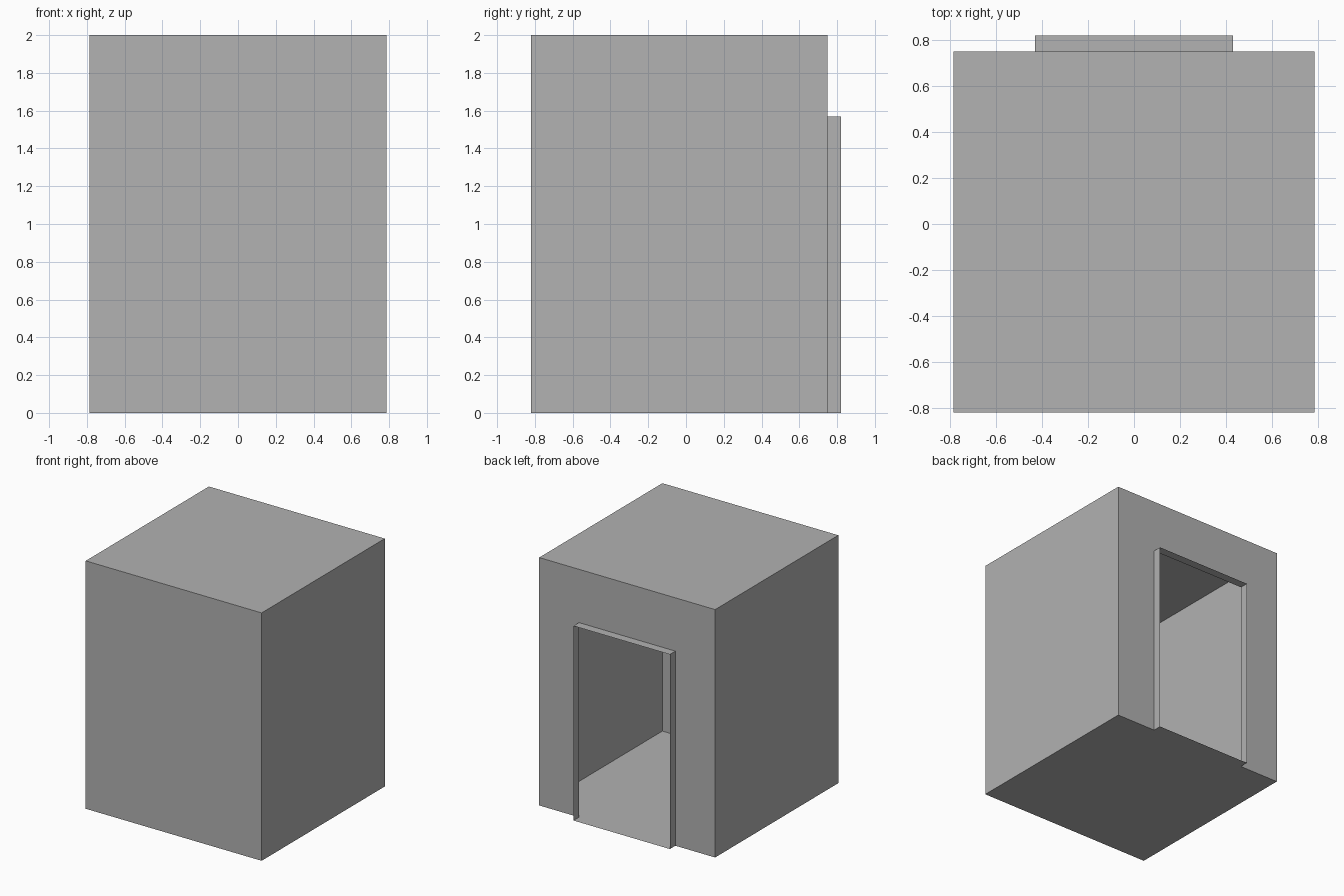
import bpy
import bmesh
from mathutils import Matrix, Vector

default = bpy.data.objects.get("Cube")
if default:
    bpy.data.objects.remove(default, do_unlink=True)

# Main dimensions
HALF_WIDTH, HEIGHT = 0.785, 2.0
FRONT, BACK, PORCH = -0.82, 0.75, 0.82
DOOR_HALF, DOOR_TOP = 0.43, 1.57

grey = bpy.data.materials.new("plain grey")
grey.use_nodes = True
colour = (0.445, 0.445, 0.445, 1)
grey.diffuse_color = colour
grey.node_tree.nodes["Principled BSDF"].inputs["Base Color"].default_value = colour


def box(half_width, y0, y1, height):
    """Closed box standing on the ground, as a bmesh."""
    bm = bmesh.new()
    size = Matrix.Diagonal((2 * half_width, y1 - y0, height, 1))
    place = Matrix.Translation((0, (y0 + y1) / 2, height / 2))
    bmesh.ops.create_cube(bm, size=1, matrix=place @ size)
    bm.normal_update()
    return bm


def finish(bm, name):
    mesh = bpy.data.meshes.new(name)
    bm.to_mesh(mesh)
    bm.free()
    mesh.materials.append(grey)
    obj = bpy.data.objects.new(name, mesh)
    bpy.context.collection.objects.link(obj)


# Room: thin shell with a doorway cut out of the back wall
room = box(HALF_WIDTH, FRONT, BACK, HEIGHT)
cuts = [((-DOOR_HALF, 0, 0), (1, 0, 0)),
        ((DOOR_HALF, 0, 0), (1, 0, 0)),
        ((0, 0, DOOR_TOP), (0, 0, 1))]
for point, normal in cuts:
    wall = [f for f in room.faces if f.normal.y > 0.9]
    geom = wall + list({e for f in wall for e in f.edges}) + list({v for f in wall for v in f.verts})
    bmesh.ops.bisect_plane(room, geom=geom, plane_co=Vector(point), plane_no=Vector(normal))
    room.normal_update()
doorway = [f for f in room.faces if f.normal.y > 0.9
           and abs(f.calc_center_median().x) < DOOR_HALF
           and f.calc_center_median().z < DOOR_TOP]
bmesh.ops.delete(room, geom=doorway, context="FACES")
finish(room, "room_shell")

# Door surround: thin open sleeve with jambs, lintel and threshold
sleeve = box(DOOR_HALF, BACK, PORCH, DOOR_TOP)
ends = [f for f in sleeve.faces if abs(f.normal.y) > 0.9]
bmesh.ops.delete(sleeve, geom=ends, context="FACES")
finish(sleeve, "door_surround")
